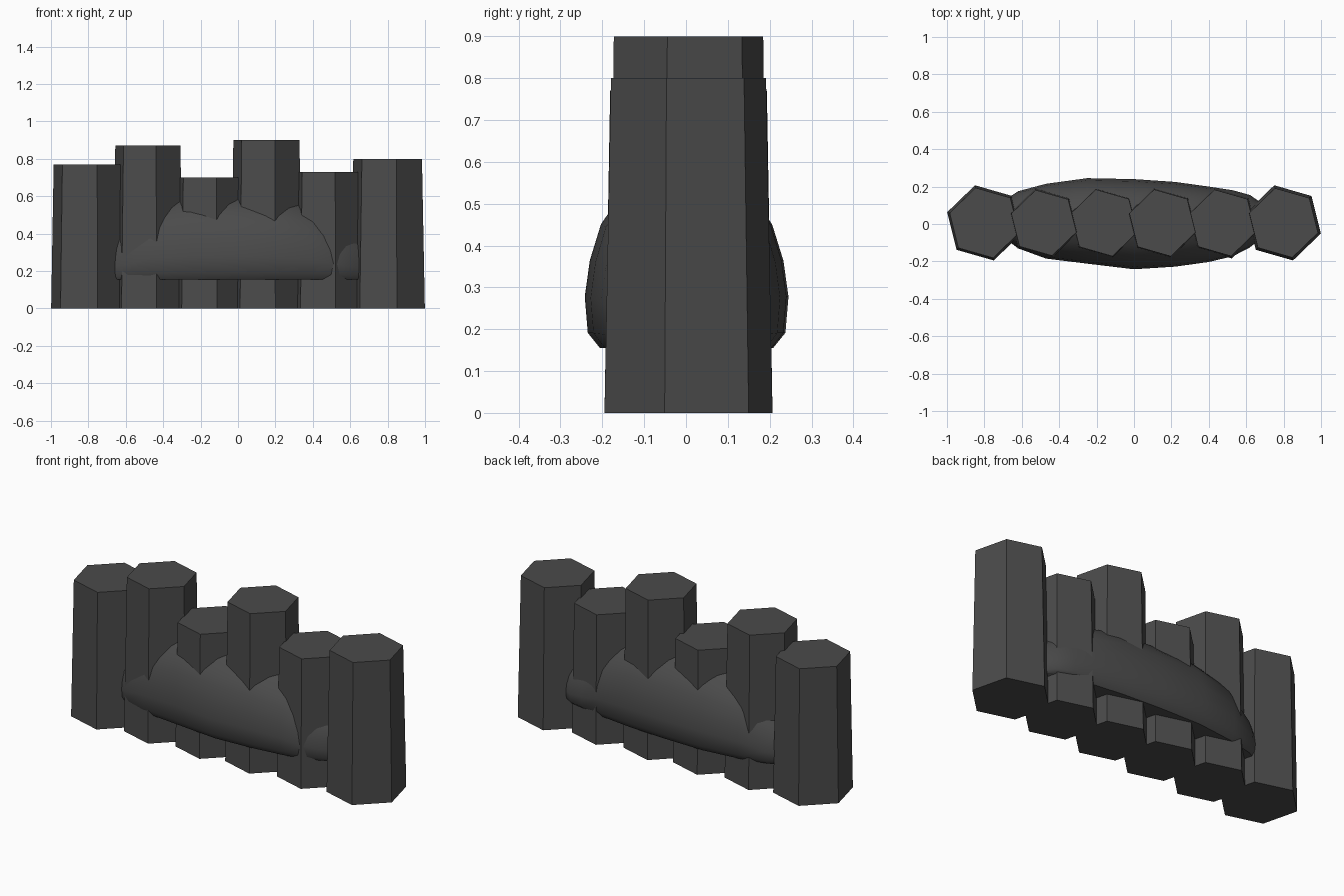
import bpy
import bmesh
from math import cos, sin, radians

if "Cube" in bpy.data.objects:
    bpy.data.objects.remove(bpy.data.objects["Cube"], do_unlink=True)


def material(name, grey):
    mat = bpy.data.materials.new(name)
    mat.use_nodes = True
    colour = (grey, grey, grey, 1)
    mat.diffuse_color = colour
    mat.node_tree.nodes["Principled BSDF"].inputs["Base Color"].default_value = colour
    return mat


basalt = material("dark basalt", 0.07)


def loft(name, rings):
    """Skin closed rings of points and cap both ends."""
    bm = bmesh.new()
    rows = [[bm.verts.new(p) for p in ring] for ring in rings]
    for a, b in zip(rows, rows[1:]):
        for i in range(len(a)):
            j = (i + 1) % len(a)
            bm.faces.new((a[i], a[j], b[j], b[i]))
    bm.faces.new(rows[0])
    bm.faces.new(rows[-1])
    bmesh.ops.recalc_face_normals(bm, faces=bm.faces)
    mesh = bpy.data.meshes.new(name)
    bm.to_mesh(mesh)
    bm.free()
    mesh.materials.append(basalt)
    obj = bpy.data.objects.new(name, mesh)
    bpy.context.collection.objects.link(obj)
    return obj


# Tapered hexagonal columns: x, height, base radius, top radius
def hexagon(x, y, z, radius):
    angles = [radians(44 + 60 * i) for i in range(6)]
    return [(x + radius * cos(a), y + radius * sin(a), z) for a in angles]


columns = [
    (-0.80, 0.77, 0.207, 0.193),
    (-0.482, 0.87, 0.196, 0.181),
    (-0.16, 0.70, 0.196, 0.184),
    (0.152, 0.90, 0.196, 0.184),
    (0.475, 0.73, 0.196, 0.183),
    (0.80, 0.80, 0.207, 0.191),
]
for n, (x, height, base, top) in enumerate(columns, 1):
    loft(f"rock_column_{n}", [hexagon(x, 0.006, 0, base), hexagon(x, 0.006, height, top)])

# Rounded rock mound with a flat underside: x, front depth, back depth, top
stations = [
    (-0.70, 0.07, 0.12, 0.36),
    (-0.62, 0.13, 0.175, 0.43),
    (-0.47, 0.185, 0.215, 0.57),
    (-0.25, 0.212, 0.245, 0.61),
    (0.00, 0.242, 0.24, 0.61),
    (0.22, 0.228, 0.225, 0.60),
    (0.40, 0.203, 0.20, 0.56),
    (0.53, 0.172, 0.18, 0.46),
    (0.62, 0.125, 0.155, 0.40),
    (0.70, 0.06, 0.10, 0.34),
]
# Half section: share of depth, share of height
section = [(0.85, 0), (0.97, 0.08), (1, 0.27), (0.95, 0.46),
           (0.84, 0.65), (0.70, 0.76), (0.48, 0.88), (0.22, 0.95)]
floor = 0.155
rings = []
for x, front, back, top in stations:
    rise = top - floor
    ring = [(x, -front * w, floor + rise * h) for w, h in section]
    ring.append((x, 0, top))
    ring += [(x, back * w, floor + rise * h) for w, h in reversed(section)]
    rings.append(ring)
mound = loft("rock_mound", rings)

bpy.ops.object.select_all(action="DESELECT")
mound.select_set(True)
bpy.context.view_layer.objects.active = mound
bpy.ops.object.shade_smooth_by_angle(angle=radians(50))
